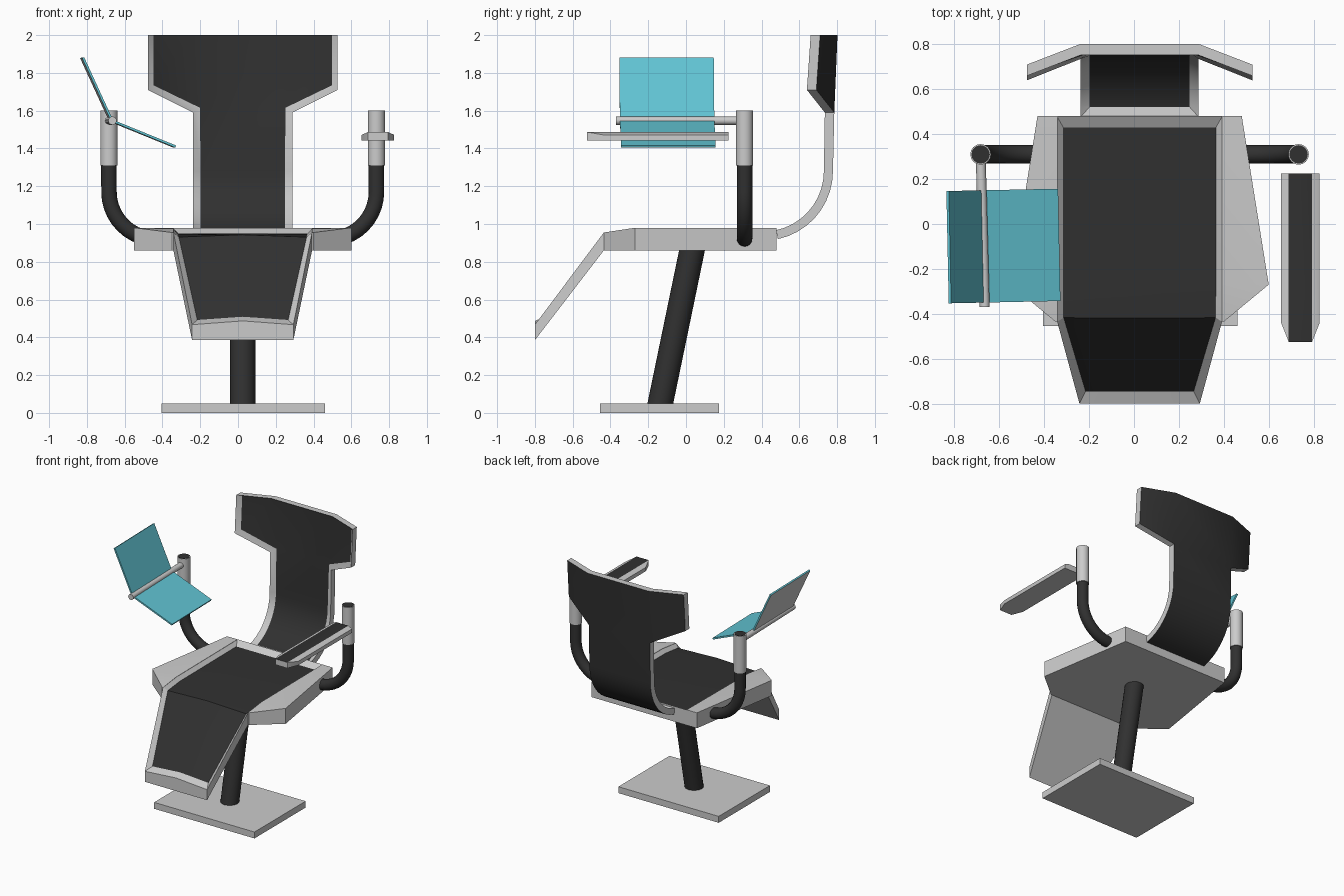
import bpy, bmesh, math
from mathutils import Vector

if "Cube" in bpy.data.objects:
    bpy.data.objects.remove(bpy.data.objects["Cube"])

CX = 0.025  # centre line of the chair


def material(name, rgb):
    m = bpy.data.materials.new(name)
    m.diffuse_color = (*rgb, 1)
    m.use_nodes = True
    m.node_tree.nodes["Principled BSDF"].inputs["Base Color"].default_value = m.diffuse_color
    return m


BLACK = material("black_padding", (0.03, 0.03, 0.03))
TEAL = material("teal_screen", (0.12, 0.55, 0.65))


def shell(name, front, back, mats=(0, 0, 0), inset=None, accent=BLACK, black_cols=None, tweak=None):
    """Closed shell between two point grids; mats = front, side, back slots; None points are gaps."""
    bm = bmesh.new()
    grids = [[[bm.verts.new(p) if p else None for p in row] for row in g] for g in (front, back)]
    pads, edge_use = [], {}
    for i in range(len(front) - 1):
        for j in range(len(front[0]) - 1):
            cell = [(i, j), (i, j + 1), (i + 1, j + 1), (i + 1, j)]
            if any(front[a][b] is None for a, b in cell):
                continue
            for k, g in enumerate(grids):
                f = bm.faces.new([g[a][b] for a, b in cell])
                f.material_index = mats[2 * k]
                if k == 0:
                    pads.append(f)
                    if black_cols is not None:
                        f.material_index = int(j in black_cols)
            for n in range(4):
                e = (cell[n], cell[(n + 1) % 4])
                key = frozenset(e)
                edge_use[key] = None if key in edge_use else e
    for e in filter(None, edge_use.values()):
        (a, b), (c, d) = e
        f = bm.faces.new([grids[0][a][b], grids[0][c][d], grids[1][c][d], grids[1][a][b]])
        f.material_index = mats[1]
    bmesh.ops.recalc_face_normals(bm, faces=bm.faces)
    if inset:
        rim = bmesh.ops.inset_region(bm, faces=pads, thickness=inset[0], depth=-inset[1],
                                     use_boundary=True, use_even_offset=True)["faces"]
        for f in rim:
            f.material_index = 0
        if tweak:
            for v in {v for f in pads for v in f.verts}:
                tweak(v.co)
    me = bpy.data.meshes.new(name)
    bm.to_mesh(me)
    bm.free()
    me.materials.append(None)
    me.materials.append(accent)
    me.shade_smooth()
    me.set_sharp_from_angle(angle=math.radians(25))
    ob = bpy.data.objects.new(name, me)
    bpy.context.collection.objects.link(ob)
    return ob


def tube(name, pts, r, mat=None):
    cu = bpy.data.curves.new(name, "CURVE")
    cu.dimensions = "3D"
    cu.bevel_depth, cu.bevel_resolution, cu.use_fill_caps = r, 6, True
    sp = cu.splines.new("POLY")
    sp.points.add(len(pts) - 1)
    for p, co in zip(sp.points, pts):
        p.co = (*co, 1)
    if mat:
        cu.materials.append(mat)
    ob = bpy.data.objects.new(name, cu)
    bpy.context.collection.objects.link(ob)
    return ob


# Base plate and leaning post
bpy.ops.mesh.primitive_cube_add(size=1, location=(CX + 0.003, -0.14, 0.025))
base = bpy.context.object
base.name = "base_plate"
base.scale = (0.865, 0.63, 0.05)
tube("post", [(CX, -0.14, 0.03), (CX, 0.04, 0.9)], 0.067, BLACK)

# Seat and leg rest: (y, edge z, centre z, bottom z, half width)
rows = [(0.48, 0.98, 0.98, 0.86, 0.368), (-0.27, 0.975, 0.98, 0.86, 0.368),
        (-0.435, 0.955, 0.972, 0.86, 0.367), (-0.80, 0.467, 0.487, 0.385, 0.268)]
top = [[(-w, y, e), (0, y, c), (w, y, e)] for y, e, c, b, w in rows]
bottom = [[(-w, y, b), (0, y, b), (w, y, b)] for y, e, c, b, w in rows]


def widen(co):
    co.x *= 1.07


seat = shell("seat_and_leg_rest", top, bottom, (1, 0, 0), (0.05, 0.03), tweak=widen)
seat.location.x = CX

# Parts on both sides: seat wings, curved arm tubes and sleeves
for side, s in (("left", -1), ("right", 1)):
    wing = [[(s * 0.366, 0.48, 0.98), (s * 0.455, 0.48, 0.98)],
            [(s * 0.366, -0.27, 0.975), (s * 0.575, -0.27, 0.98)],
            [(s * 0.366, -0.435, 0.955), (s * 0.375, -0.435, 0.955)]]
    under = [[(x, y, 0.86) for x, y, z in r] for r in wing]
    shell(side + "_seat_wing", wing, under).location.x = CX
    arc = [math.radians(a) for a in range(-90, 1, 9)]
    path = [(s * 0.43, 0.31, 0.92)]
    path += [(s * (0.458 + 0.25 * math.cos(a)), 0.31, 1.17 + 0.25 * math.sin(a)) for a in arc]
    path.append((s * 0.708, 0.31, 1.602))
    tube(side + "_arm_tube", path, 0.041, BLACK).location.x = CX
    tube(side + "_arm_sleeve", [(s * 0.708, 0.31, 1.31), (s * 0.708, 0.31, 1.6)], 0.046).location.x = CX

# Backrest: curved spine that widens into a winged headrest
front, back = [], []
for k in range(10):
    a = math.radians(-78 + 78 * k / 9)
    for grid, r in ((front, 0.32), (back, 0.368)):
        y, z = 0.41 + r * math.cos(a), 1.28 + r * math.sin(a)
        grid.append([None, (-0.263, y, z), (0.263, y, z), None])
for grid, t in ((front, 0), (back, 0.05)):
    for y, z, ty, tz in ((0.735, 1.59, 0.64, 1.71), (0.752, 2.0, 0.66, 2.0)):
        grid.append([(-0.502, ty + t, tz), (-0.263, y + t, z), (0.263, y + t, z), (0.502, ty + t, tz)])


def flush_top(co):
    if co.z > 1.9:
        co.z = 2.0


shell("backrest", front, back, (1, 0, 1), (0.04, 0.02), tweak=flush_top).location.x = CX

# Right armrest with a dark centre strip
ax = 0.741
pad = [[(-0.086, 0.225, 1.472), (-0.052, 0.225, 1.487), (0.052, 0.225, 1.487), (0.086, 0.225, 1.472)],
       [(-0.086, -0.44, 1.472), (-0.052, -0.525, 1.487), (0.052, -0.525, 1.487), (0.086, -0.44, 1.472)]]
pad_under = [[(x, y, 1.442) for x, y, z in r] for r in pad]
shell("armrest", pad, pad_under, black_cols=[1]).location.x = ax

# Left folding screen on its rod
tube("screen_rod", [(-0.682, 0.28, 1.547), (-0.665, -0.37, 1.547)], 0.022)
hinge = Vector((-0.672, -0.1, 1.547))
for name, end in (("upper_screen", (-0.153, 0.333)), ("lower_screen", (0.337, -0.137))):
    d = Vector((end[0], 0, end[1]))
    n = Vector((d.z, 0, -d.x)).normalized() * 0.006
    if n.x < 0:
        n = -n
    ends = [Vector((0, y, 0)) for y in (0.25, -0.25)]
    face = [[tuple(e + n), tuple(e + d + n)] for e in ends]
    rear = [[tuple(e - n), tuple(e + d - n)] for e in ends]
    ob = shell(name, face, rear, (1, 1, 0), accent=TEAL)
    ob.location = hinge
    ob.rotation_euler.z = math.radians(1.2)
